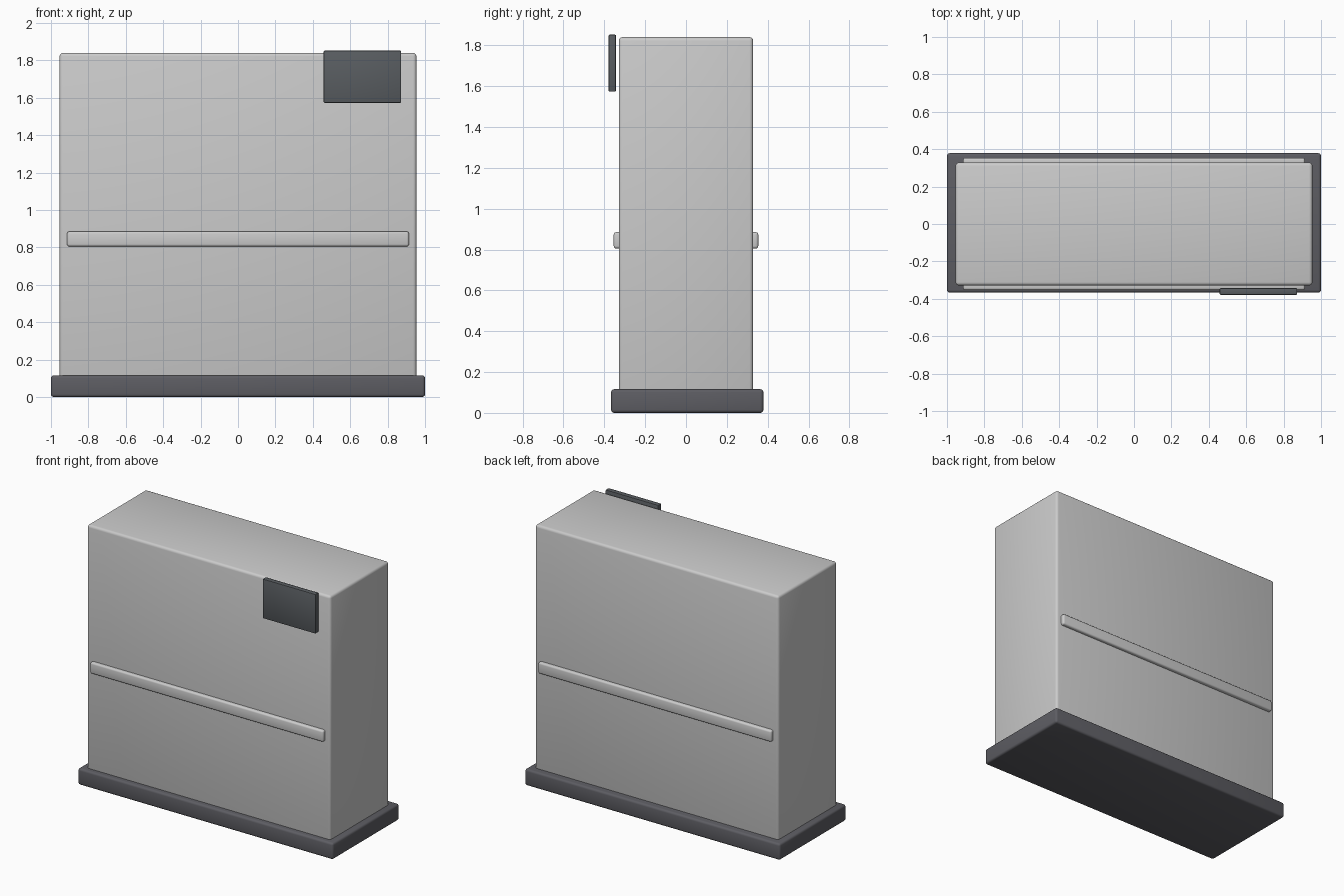
import bpy

if "Cube" in bpy.data.objects:
    bpy.data.objects.remove(bpy.data.objects["Cube"])


def material(name, color):
    m = bpy.data.materials.new(name)
    m.diffuse_color = (*color, 1)
    m.use_nodes = True
    m.node_tree.nodes["Principled BSDF"].inputs["Base Color"].default_value = m.diffuse_color
    return m


def box(name, lo, hi, bevel, mat, segments=3):
    """Rounded box between two opposite corners."""
    bpy.ops.mesh.primitive_cube_add(size=1, location=[(a + b) / 2 for a, b in zip(lo, hi)])
    ob = bpy.context.object
    ob.name = name
    ob.scale = [b - a for a, b in zip(lo, hi)]
    bpy.ops.object.transform_apply(location=False, rotation=False, scale=True)
    mod = ob.modifiers.new("rounded_edges", 'BEVEL')
    mod.width = bevel
    mod.segments = segments
    bpy.ops.object.modifier_apply(modifier=mod.name)
    bpy.ops.object.shade_smooth_by_angle()
    ob.data.materials.append(mat)
    return ob


light = material("light_grey", (0.58, 0.58, 0.6))
dark = material("dark_grey", (0.11, 0.11, 0.125))
slate = material("slate_grey", (0.1, 0.11, 0.12))

# plinth and main cabinet
box("base", (-1, -0.367, 0), (1, 0.379, 0.116), 0.015, dark)
box("body", (-0.954, -0.329, 0.1), (0.954, 0.329, 1.84), 0.018, light)

# horizontal rails on front and back
for name, y0, y1 in (("front_rail", -0.354, -0.305), ("back_rail", 0.305, 0.354)):
    box(name, (-0.914, y0, 0.805), (0.914, y1, 0.885), 0.012, light)

# panel standing just off the front face
box("front_panel", (0.458, -0.379, 1.573), (0.872, -0.343, 1.852), 0.005, slate, 2)
